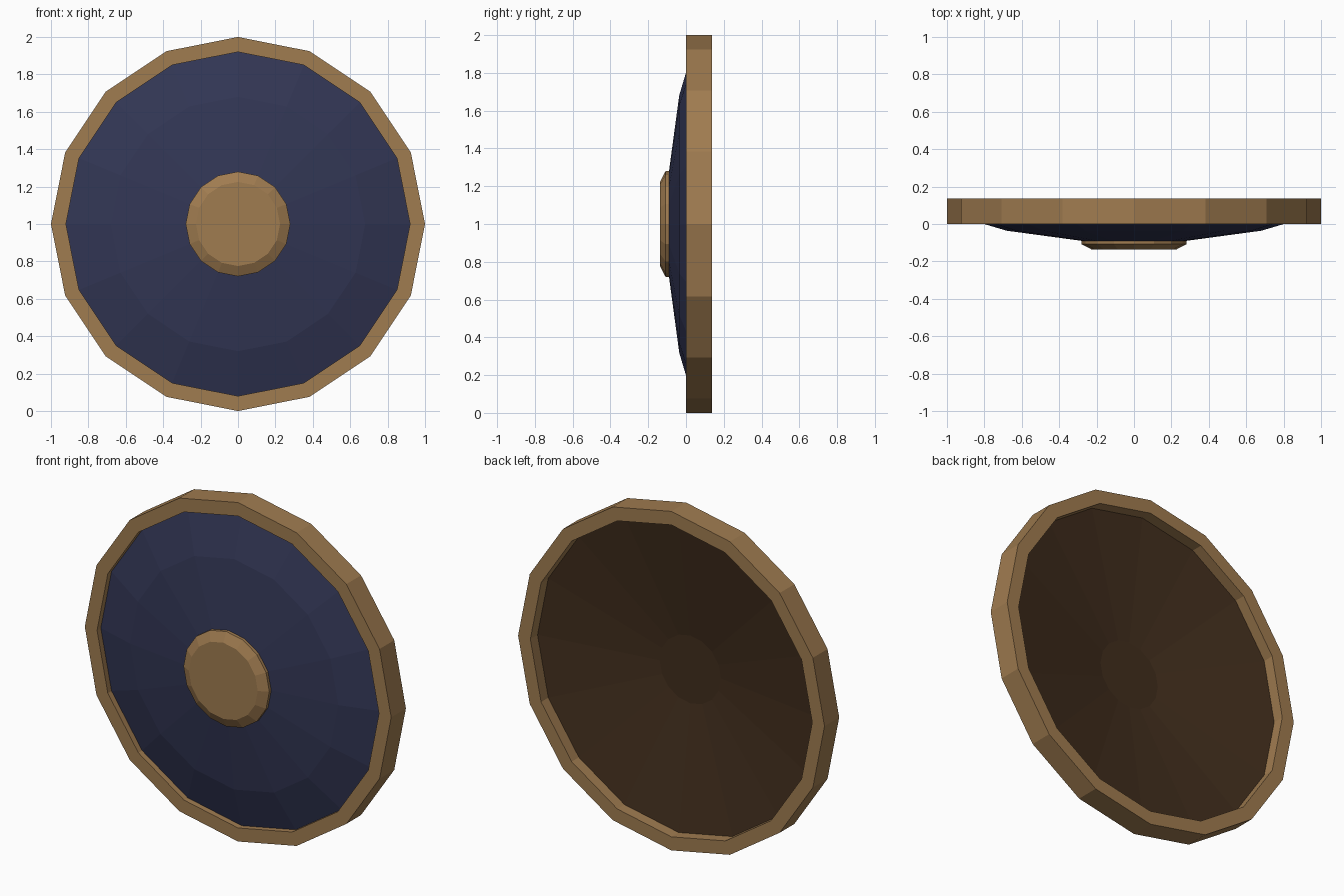
import bpy, bmesh
from math import sin, cos, tau

if "Cube" in bpy.data.objects:
    bpy.data.objects.remove(bpy.data.objects["Cube"])

SIDES = 16


def material(name, rgb):
    m = bpy.data.materials.new(name)
    m.diffuse_color = (*rgb, 1)
    m.use_nodes = True
    m.node_tree.nodes["Principled BSDF"].inputs["Base Color"].default_value = m.diffuse_color
    return m


def lathe(name, profile, mats, ring=False, mat_of=lambda i: 0):
    """Spin (radius, y) points about the y axis; ring=True closes the profile, else cap both ends."""
    bm = bmesh.new()
    loops = [[bm.verts.new((r * cos(tau * k / SIDES), y, 1 + r * sin(tau * k / SIDES)))
              for k in range(SIDES)] for r, y in profile]
    n = len(loops)
    for i in range(n if ring else n - 1):
        a, b = loops[i], loops[(i + 1) % n]
        for k in range(SIDES):
            j = (k + 1) % SIDES
            bm.faces.new((a[k], a[j], b[j], b[k])).material_index = mat_of(i)
    if not ring:
        bm.faces.new(loops[0]).material_index = mat_of(0)
        bm.faces.new(loops[-1]).material_index = mat_of(n - 2)
    bmesh.ops.recalc_face_normals(bm, faces=bm.faces)
    me = bpy.data.meshes.new(name)
    bm.to_mesh(me)
    bm.free()
    for m in mats:
        me.materials.append(m)
    ob = bpy.data.objects.new(name, me)
    bpy.context.collection.objects.link(ob)
    return ob


bronze = material("bronze", (0.35, 0.20, 0.08))
blue = material("blue_paint", (0.032, 0.037, 0.09))
wood = material("dark_wood", (0.053, 0.027, 0.012))

# Outer band
lathe("rim", [(1, 0), (1, 0.137), (0.92, 0.137), (0.92, 0)], [bronze], ring=True)

# Domed board: painted front, bare hollow back
lathe("shield_board",
      [(0.28, -0.09), (0.68, -0.036), (0.92, 0.035), (0.92, 0.07), (0.20, -0.04)],
      [blue, wood], mat_of=lambda i: 0 if i < 2 else 1)

# Central boss with bevelled edge
lathe("boss", [(0.28, -0.08), (0.28, -0.108), (0.225, -0.137)], [bronze])
